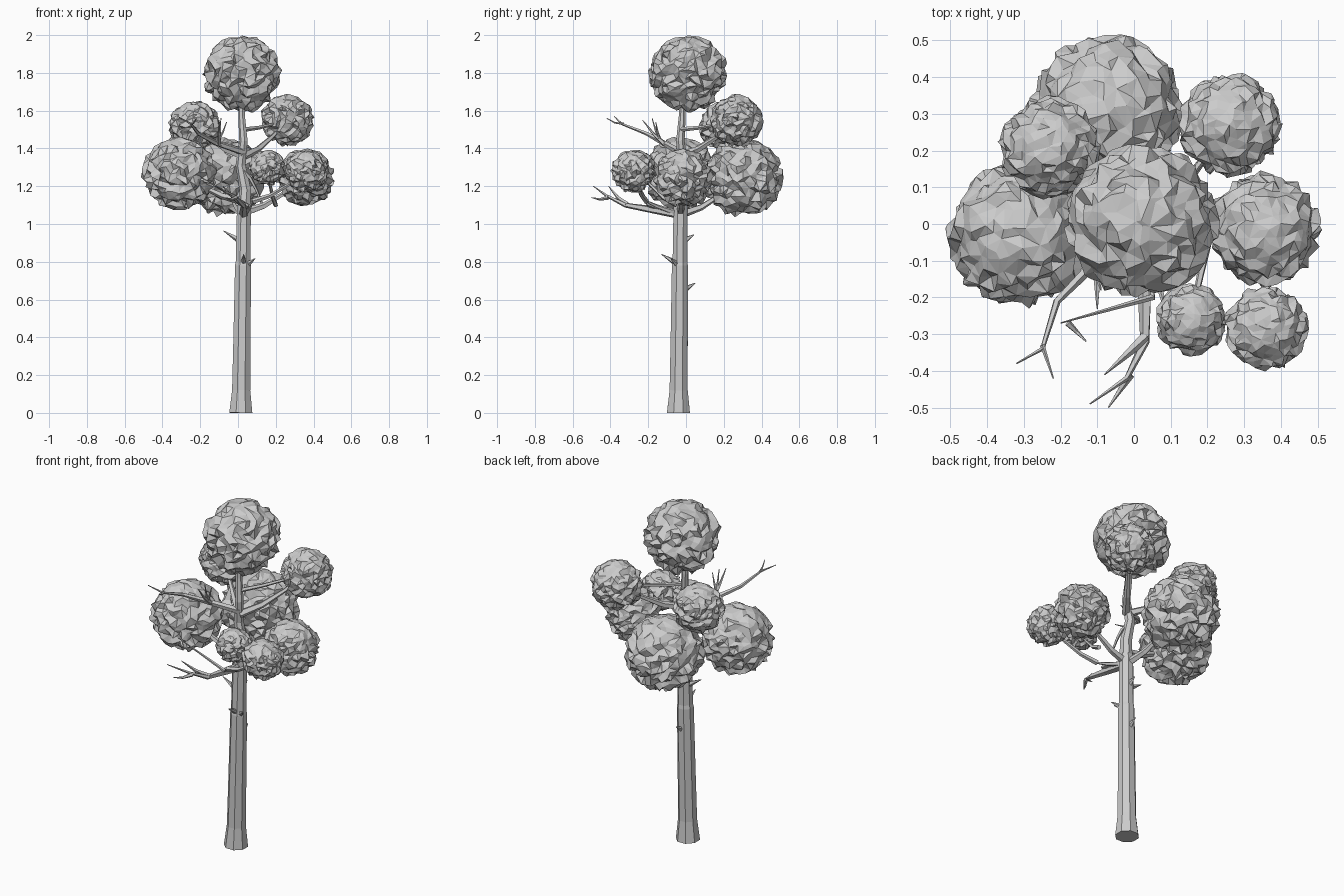
import bpy, bmesh, math, random
from mathutils import Vector

if "Cube" in bpy.data.objects:
    bpy.data.objects.remove(bpy.data.objects["Cube"], do_unlink=True)

grey = bpy.data.materials.new("plain grey")
grey.use_nodes = True
colour = (0.6, 0.6, 0.6, 1)
grey.diffuse_color = colour
grey.node_tree.nodes["Principled BSDF"].inputs["Base Color"].default_value = colour


def finish(bm, name):
    bmesh.ops.recalc_face_normals(bm, faces=bm.faces)
    mesh = bpy.data.meshes.new(name)
    bm.to_mesh(mesh)
    bm.free()
    mesh.materials.append(grey)
    obj = bpy.data.objects.new(name, mesh)
    bpy.context.collection.objects.link(obj)
    return obj


def tube(name, path, radii, sides):
    """Faceted tube along a path, with one radius per point."""
    bm = bmesh.new()
    points = [Vector(point) for point in path]
    last = len(points) - 1
    rings = []
    for i, point in enumerate(points):
        along = points[min(i + 1, last)] - points[max(i - 1, 0)]
        turn = Vector((0, 0, 1)).rotation_difference(along)
        ring = []
        for side in range(sides):
            angle = math.tau * (side + 0.5) / sides
            spoke = Vector((math.cos(angle), math.sin(angle), 0))
            ring.append(bm.verts.new(point + turn @ spoke * radii[i]))
        rings.append(ring)
    for low, high in zip(rings, rings[1:]):
        for side in range(sides):
            after = (side + 1) % sides
            bm.faces.new((low[side], low[after], high[after], high[side]))
    bm.faces.new(rings[0][::-1])
    bm.faces.new(rings[-1])
    return finish(bm, name)


def branch(name, path, thick, tip=0.002, sides=5):
    """Tube that tapers evenly from its root to its tip."""
    last = len(path) - 1
    radii = [thick + (tip - thick) * i / last for i in range(last + 1)]
    return tube(name, path, radii, sides)


def foliage(name, centre, radius, count):
    """Spiky ball: hull of scattered points, pushed in and out at random."""
    bm = bmesh.new()
    golden = math.pi * (3 - math.sqrt(5))
    for i in range(count):
        # Points crowd slightly toward the underside
        height = 1 - 2 * ((i + 0.5) / count) ** 0.9
        height = max(-1, min(1, height + rng.uniform(-0.03, 0.03)))
        angle = golden * i + rng.uniform(-0.1, 0.1)
        reach = math.sqrt(1 - height * height)
        bm.verts.new((reach * math.cos(angle), reach * math.sin(angle), height))
    bmesh.ops.convex_hull(bm, input=bm.verts)
    for vert in bm.verts:
        # The top of each ball is smoother than its sides
        calm = 1 - 0.6 * max(0, vert.co.z) ** 2
        vert.co *= 0.97 + rng.uniform(-0.12, 0.1) * calm
        vert.co = centre + vert.co * radius
    return finish(bm, name)


rng = random.Random(5)
axis = Vector((0.03, -0.03, 0))


def on_trunk(height):
    return axis + Vector((0, 0, height))


def limb(name, root, end, thick):
    """Limb that leaves its root flat, then curves up to its end."""
    path = []
    for step in range(4):
        share = step / 3
        point = root.lerp(end, share)
        point.z = root.z + (end.z - root.z) * share ** 1.5
        path.append(point)
    return branch(name, path, thick, 0.006)


# Trunk with a flared foot, narrowing above the collar
rise = [0, 0.12, 0.4, 0.78, 0.8, 1.1]
girth = [0.066, 0.052, 0.049, 0.046, 0.042, 0.04]
trunk_path = [on_trunk(height) + Vector((-0.015, -0.01, 0)) * (1 - height) for height in rise]
tube("trunk", trunk_path, girth, 8)

# Leader that wanders up into the crown
wander = [0, 0.01, -0.015, 0, -0.01, -0.01]
leader_path = [on_trunk(1.05 + i * 0.13) + Vector((shift, abs(shift), 0))
               for i, shift in enumerate(wander)]
branch("leader", leader_path, 0.037, 0.014, 7)

# Broken stubs: compass angle in degrees, height, length
stubs = [(180, 0.9, 0.11), (270, 0.78, 0.1), (320, 0.77, 0.07), (90, 0.64, 0.07), (90, 0.9, 0.06)]
for angle, height, length in stubs:
    heading = Vector((math.cos(math.radians(angle)), math.sin(math.radians(angle)), 0.6))
    root = on_trunk(height) + heading * 0.03
    branch(f"stub_{angle}_degrees", [root, root + heading * length * 0.7], 0.016)

# Foliage balls and their limbs: centre, radius, limb root height
balls = {
    "crown": ((0.02, 0.01, 1.8), 0.204, None),
    "right": ((-0.31, -0.03, 1.27), 0.193, 1.12),
    "back": ((-0.07, 0.3, 1.25), 0.208, 1.05),
    "back_right": ((-0.23, 0.21, 1.52), 0.135, 1.36),
    "back_left": ((0.26, 0.27, 1.55), 0.138, 1.36),
    "left": ((0.355, -0.015, 1.25), 0.152, 1.06),
    "front_left": ((0.36, -0.285, 1.28), 0.113, None),
    "front_left_inner": ((0.155, -0.26, 1.3), 0.095, None),
}
for name, (centre, radius, height) in balls.items():
    centre = Vector(centre)
    foliage(name + "_foliage", centre, radius, round(280 + radius * 1000))
    if height:
        limb(name + "_limb", on_trunk(height), centre, 0.023)

# Extra limbs: two to the small front balls, one high, one looping down
fork = Vector((0.08, -0.21, 1.12))
limb("front_left_root_limb", on_trunk(1.06), fork, 0.018)
limb("front_left_limb", fork, Vector(balls["front_left"][0]), 0.015)
limb("front_left_inner_limb", Vector((0.2, -0.05, 1.1)),
     Vector(balls["front_left_inner"][0]), 0.013)
limb("back_left_upper_limb", on_trunk(1.5), Vector(balls["back_left"][0]), 0.013)
limb("left_loop_limb", on_trunk(1.28), Vector((0.13, -0.02, 1.1)), 0.012)

# Bare branches: path beyond the trunk, root height, thickness
bare = {
    "low_front_branch": ([(0.03, -0.2, 1.08), (0.03, -0.32, 1.1), (-0.02, -0.42, 1.15),
                          (-0.12, -0.49, 1.2)], 1.05, 0.025),
    "low_side_branch": ([(0.05, -0.2, 1.1), (-0.2, -0.27, 1.25)], 1.05, 0.018),
    "high_side_branch": ([(-0.12, -0.12, 1.43), (-0.21, -0.21, 1.48), (-0.25, -0.34, 1.53),
                          (-0.32, -0.38, 1.57)], 1.38, 0.019),
}
for name, (path, height, thick) in bare.items():
    branch(name, [on_trunk(height)] + path, thick)

# Twigs: root, direction and length as one offset, thickness
twigs = {
    "low_front": [((-0.01, -0.41, 1.14), (-0.06, -0.09, 0), 0.012),
                  ((0.03, -0.31, 1.1), (-0.11, -0.1, 0.1), 0.017)],
    "low_side": [((-0.18, -0.27, 1.23), (0.05, -0.05, 0), 0.01)],
    "high_side": [((-0.25, -0.33, 1.53), (0.03, -0.09, 0.03), 0.007),
                  ((-0.1, -0.11, 1.42), (0, -0.12, 0.13), 0.014),
                  ((-0.1, -0.14, 1.45), (0.01, -0.04, 0.11), 0.009),
                  ((-0.1, -0.14, 1.45), (0.04, -0.02, 0.09), 0.009)],
}
for name, group in twigs.items():
    for number, (root, offset, thick) in enumerate(group):
        root, offset = Vector(root), Vector(offset)
        elbow = root + offset * 0.5 + Vector((0, 0, -0.01))
        branch(f"{name}_twig_{number + 1}", [root, elbow, root + offset], thick)
